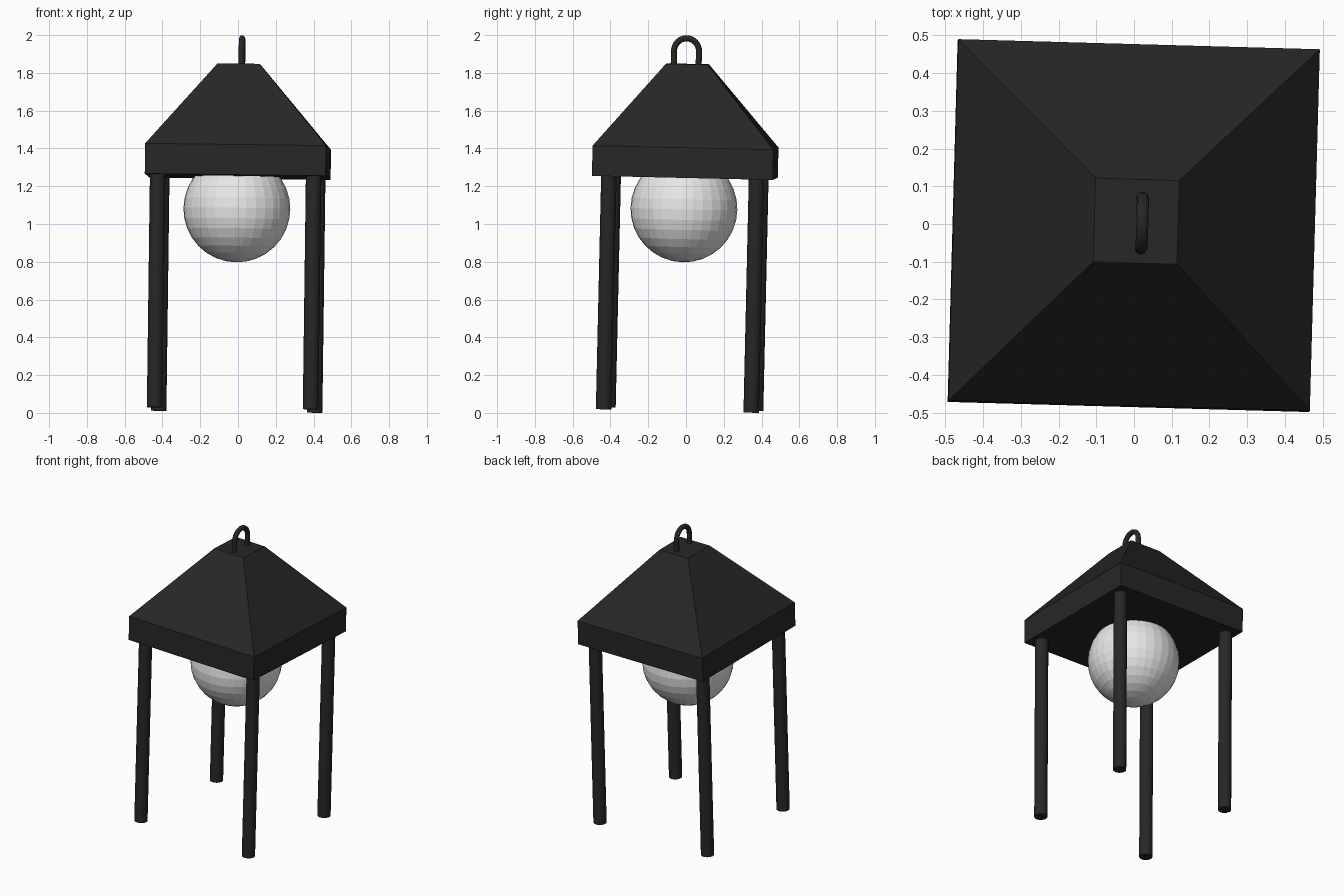
import bpy
import bmesh
from math import cos, sin, pi
from mathutils import Matrix, Euler, Vector

cube = bpy.data.objects.get("Cube")
if cube:
    bpy.data.objects.remove(cube, do_unlink=True)


def material(name, value):
    mat = bpy.data.materials.new(name)
    mat.use_nodes = True
    colour = (value, value, value, 1)
    mat.diffuse_color = colour
    mat.node_tree.nodes["Principled BSDF"].inputs["Base Color"].default_value = colour
    return mat


black = material("black metal", 0.02)
white = material("white globe", 0.8)

# The whole lantern leans and turns slightly
LEAN = Matrix.Translation((-0.018, -0.034, 0.0155)) @ Euler((-0.023, 0.0125, -0.028)).to_matrix().to_4x4()


def add_part(name, bm, mat):
    bmesh.ops.recalc_face_normals(bm, faces=bm.faces)
    mesh = bpy.data.meshes.new(name)
    bm.to_mesh(mesh)
    bm.free()
    mesh.materials.append(mat)
    obj = bpy.data.objects.new(name, mesh)
    obj.matrix_world = LEAN
    bpy.context.collection.objects.link(obj)
    return obj


def loft(rings):
    """Skin closed rings of points and cap both ends."""
    bm = bmesh.new()
    loops = [[bm.verts.new(p) for p in ring] for ring in rings]
    for a, b in zip(loops, loops[1:]):
        for i in range(len(a)):
            j = (i + 1) % len(a)
            bm.faces.new((a[i], a[j], b[j], b[i]))
    bm.faces.new(loops[0][::-1])
    bm.faces.new(loops[-1])
    return bm


# Roof: square fascia below a cut-off pyramid
def square(h, z):
    return [(-h, -h, z), (h, -h, z), (h, h, z), (-h, h, z)]


add_part("roof", loft([square(0.479, 1.235), square(0.479, 1.395), square(0.111, 1.832)]), black)

# Four round legs
for x_name, x in (("right", -0.413), ("left", 0.413)):
    for y_name, y in (("front", -0.391), ("back", 0.391)):
        bm = bmesh.new()
        bmesh.ops.create_cone(bm, cap_ends=True, segments=20, radius1=0.041, radius2=0.041,
                              depth=1.25, matrix=Matrix.Translation((x, y, 0.625)))
        add_part(f"{y_name}_{x_name}_leg", bm, black)

# Faceted globe
bm = bmesh.new()
bmesh.ops.create_uvsphere(bm, u_segments=32, v_segments=16, radius=0.283,
                          matrix=Matrix.Translation((-0.002, -0.001, 1.065)))
add_part("globe", bm, white)

# Hanging loop: straight posts joined by a half ring
R, TUBE, SIDES, STEPS = 0.066, 0.016, 12, 16
centre = Vector((0.0145, -0.006, 1.902))
path = [(Vector((0, R, -0.08)), 0)]
path += [(Vector((0, R * cos(a), R * sin(a))), a) for a in (pi * i / STEPS for i in range(STEPS + 1))]
path.append((Vector((0, -R, -0.08)), pi))
rings = []
for point, a in path:
    outward = Vector((0, cos(a), sin(a)))
    rings.append([centre + point + TUBE * (cos(t) * outward + sin(t) * Vector((1, 0, 0)))
                  for t in (2 * pi * k / SIDES for k in range(SIDES))])
add_part("hanging_loop", loft(rings), black)
